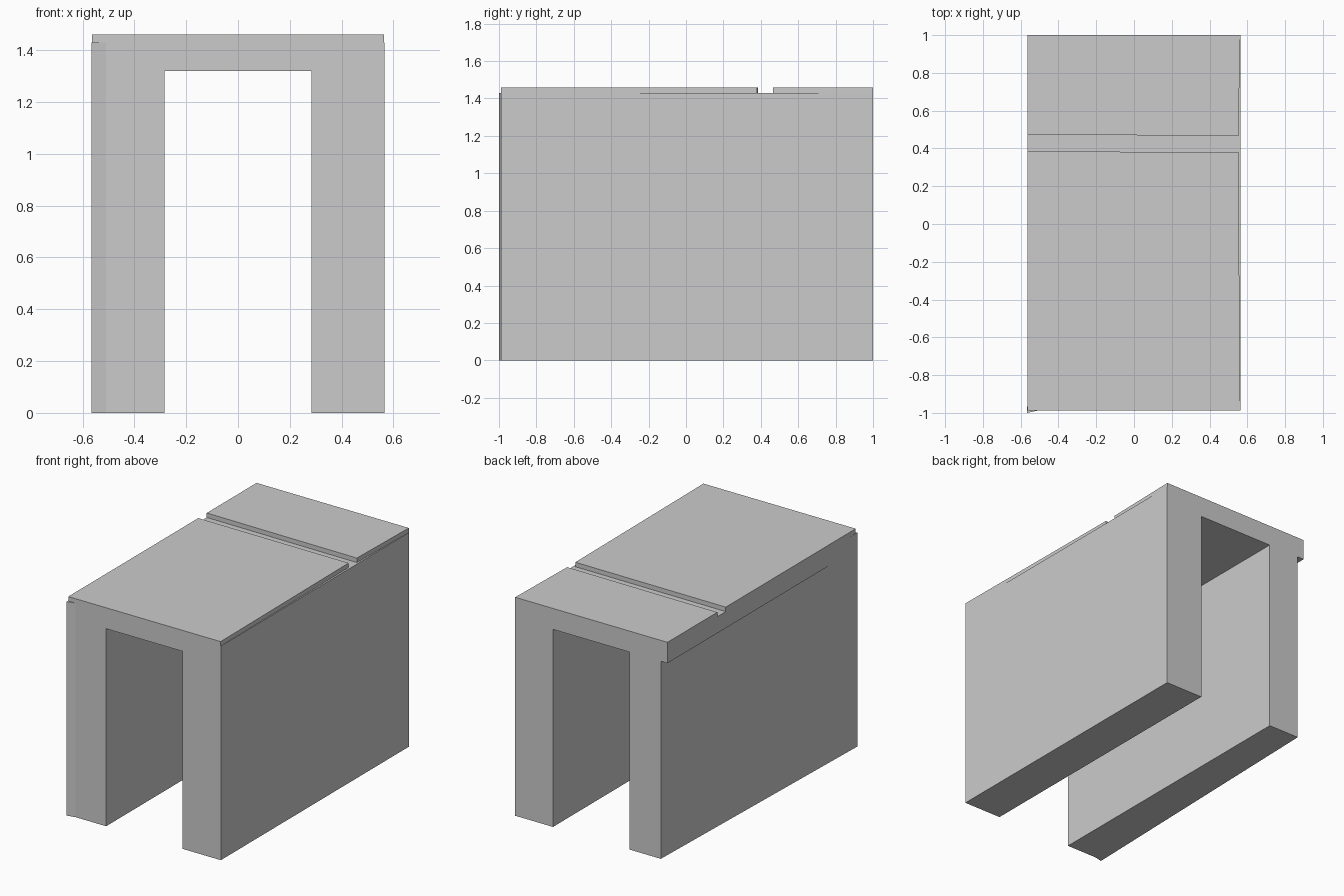
import bpy, bmesh
from mathutils import Vector

if "Cube" in bpy.data.objects:
    bpy.data.objects.remove(bpy.data.objects["Cube"])


def prism(name, points, start, sweep):
    """Closed solid from a flat outline: start maps 2D to 3D, sweep extrudes it."""
    bm = bmesh.new()
    face = bm.faces.new([bm.verts.new(start(a, b)) for a, b in points])
    ext = bmesh.ops.extrude_face_region(bm, geom=[face])
    moved = [g for g in ext["geom"] if isinstance(g, bmesh.types.BMVert)]
    bmesh.ops.translate(bm, verts=moved, vec=Vector(sweep))
    bmesh.ops.recalc_face_normals(bm, faces=bm.faces)
    mesh = bpy.data.meshes.new(name)
    bm.to_mesh(mesh)
    bm.free()
    ob = bpy.data.objects.new(name, mesh)
    bpy.context.collection.objects.link(ob)
    return ob


FRONT, BACK = -0.988, 1.0
TOP, LEDGE, SOFFIT = 1.46, 1.43, 1.32
INNER, OUTER = 0.283, 0.565

# Arch body: two walls and a roof slab that overhangs on the left
arch_profile = [
    (-0.514, 0), (-INNER, 0), (-INNER, SOFFIT), (INNER, SOFFIT), (INNER, 0),
    (OUTER, 0), (OUTER, TOP), (-0.563, TOP), (-0.563, SOFFIT), (-0.514, SOFFIT),
]
arch = prism("arch_body", arch_profile,
             lambda x, z: (x, FRONT, z), (0, BACK - FRONT, 0))

# Groove across the roof and the shallow ledge along its right edge
cut_outline = [
    (-0.7, 0.385), (0.552, 0.38), (0.563, -1.0), (0.7, -1.1),
    (0.7, 1.1), (0.563, 1.0), (0.552, 0.466), (-0.7, 0.475),
]
cutter = prism("groove_cutter", cut_outline,
               lambda x, y: (x, y, LEDGE), (0, 0, 0.2))
cutter.hide_render = True
cutter.display_type = 'WIRE'
cut = arch.modifiers.new("groove", 'BOOLEAN')
cut.operation = 'DIFFERENCE'
cut.solver = 'EXACT'
cut.object = cutter

# Left wall facing: thin wedge, thickest at the front corner
wedge_outline = [(-0.566, -1.0), (-0.51, FRONT), (-0.514, BACK)]
prism("left_wall_wedge", wedge_outline,
      lambda x, y: (x, y, 0), (0, 0, LEDGE))
